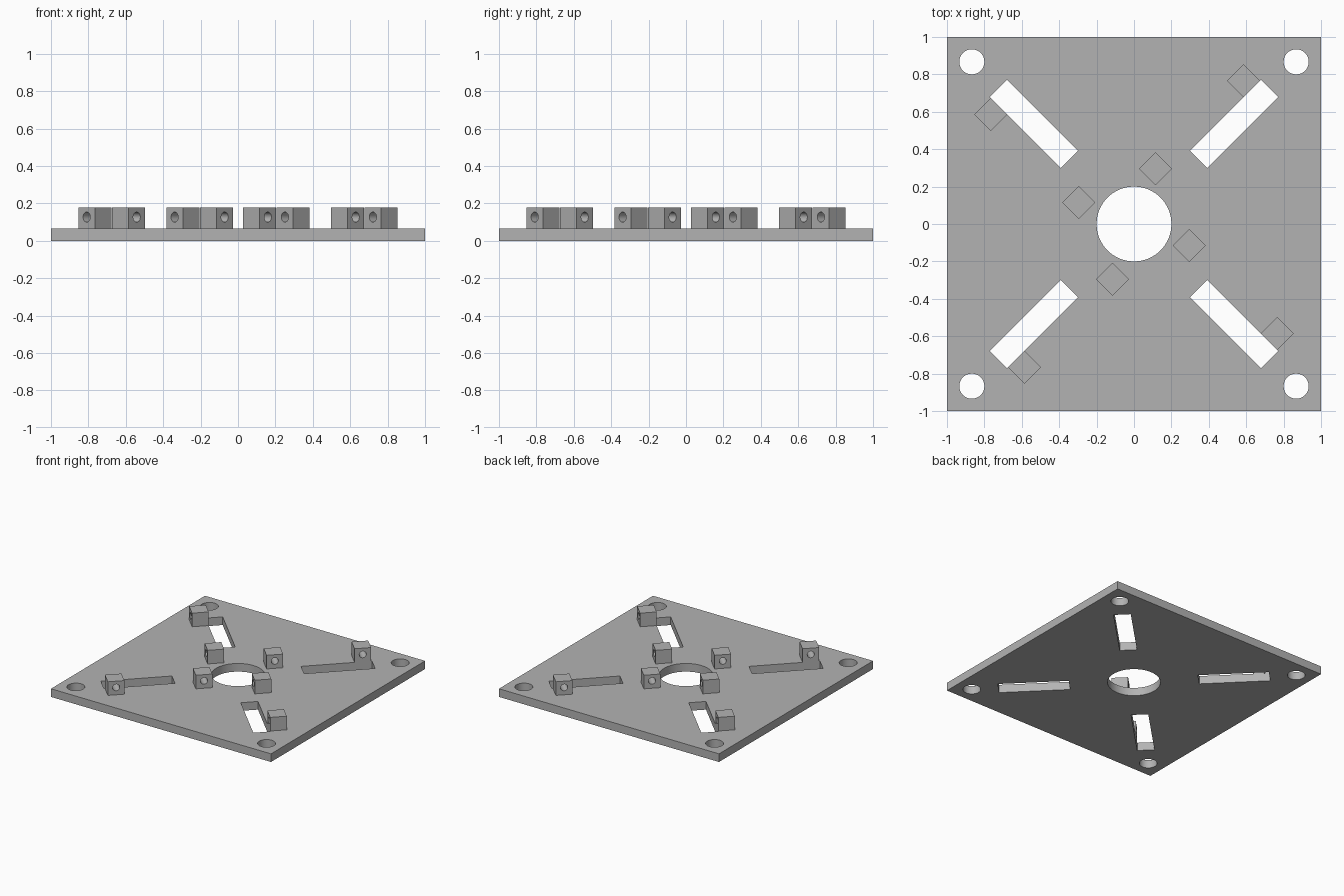
import bpy
import bmesh
from math import pi
from mathutils import Matrix

cube = bpy.data.objects.get("Cube")
if cube:
    bpy.data.objects.remove(cube, do_unlink=True)

PLATE_T = 0.067             # plate thickness
LUG = 0.125                 # lug width
LUG_TOP = 0.179
SLOT_IN, SLOT_OUT, SLOT_W = 0.488, 1.025, 0.13

grey = bpy.data.materials.new("plain_grey")
grey.use_nodes = True
colour = (0.45, 0.45, 0.45, 1)
grey.diffuse_color = colour
grey.node_tree.nodes["Principled BSDF"].inputs["Base Color"].default_value = colour


def add_box(bm, centre, size, turn=Matrix()):
    bmesh.ops.create_cube(bm, size=1, matrix=turn @ Matrix.Translation(centre) @ Matrix.Diagonal((*size, 1)))


def add_cylinder(bm, centre, radius, length, sides, tilt=Matrix()):
    bmesh.ops.create_cone(bm, cap_ends=True, segments=sides, radius1=radius, radius2=radius,
                          depth=length, matrix=Matrix.Translation(centre) @ tilt)


def make_object(name, bm):
    mesh = bpy.data.meshes.new(name)
    bm.to_mesh(mesh)
    bm.free()
    mesh.materials.append(grey)
    obj = bpy.data.objects.new(name, mesh)
    bpy.context.collection.objects.link(obj)
    return obj


def cut(obj, cutter):
    """Subtract the cutter, apply the result and remove the cutter."""
    cutter.hide_render = True
    mod = obj.modifiers.new("holes", "BOOLEAN")
    mod.operation = "DIFFERENCE"
    mod.solver = "EXACT"
    mod.object = cutter
    bpy.ops.object.select_all(action="DESELECT")
    bpy.context.view_layer.objects.active = obj
    obj.select_set(True)
    bpy.ops.object.modifier_apply(modifier=mod.name)
    bpy.data.objects.remove(cutter, do_unlink=True)
    bpy.ops.object.shade_smooth_by_angle(angle=pi / 6)


# Square base plate
bm = bmesh.new()
add_box(bm, (0, 0, PLATE_T / 2), (2, 2, PLATE_T))
plate = make_object("base_plate", bm)

# Centre opening, corner bolt holes and diagonal slots
bm = bmesh.new()
add_cylinder(bm, (0, 0, 0), 0.2, 1, 64)
for x in (-0.867, 0.867):
    for y in (-0.867, 0.867):
        add_cylinder(bm, (x, y, 0), 0.067, 1, 40)
for i in range(4):
    turn = Matrix.Rotation(pi / 4 + i * pi / 2, 4, "Z")
    add_box(bm, ((SLOT_IN + SLOT_OUT) / 2, 0, 0), (SLOT_OUT - SLOT_IN, SLOT_W, 1), turn)
cut(plate, make_object("plate_cutter", bm))

# Drilled lugs, an inner and an outer one beside each slot
lug_h = LUG_TOP - PLATE_T
for i in range(4):
    for place, along in (("inner", 0.29), ("outer", 0.955)):
        centre = (along, 0.127, PLATE_T + lug_h / 2)
        bm = bmesh.new()
        add_box(bm, centre, (LUG, LUG, lug_h))
        lug = make_object(f"{place}_lug_{i + 1}", bm)
        bm = bmesh.new()
        add_cylinder(bm, (along, 0.127, 0.127), 0.027, 0.3, 32, Matrix.Rotation(pi / 2, 4, "X"))
        cut(lug, make_object("lug_cutter", bm))
        lug.data.transform(Matrix.Rotation(pi / 4 + i * pi / 2, 4, "Z"))
